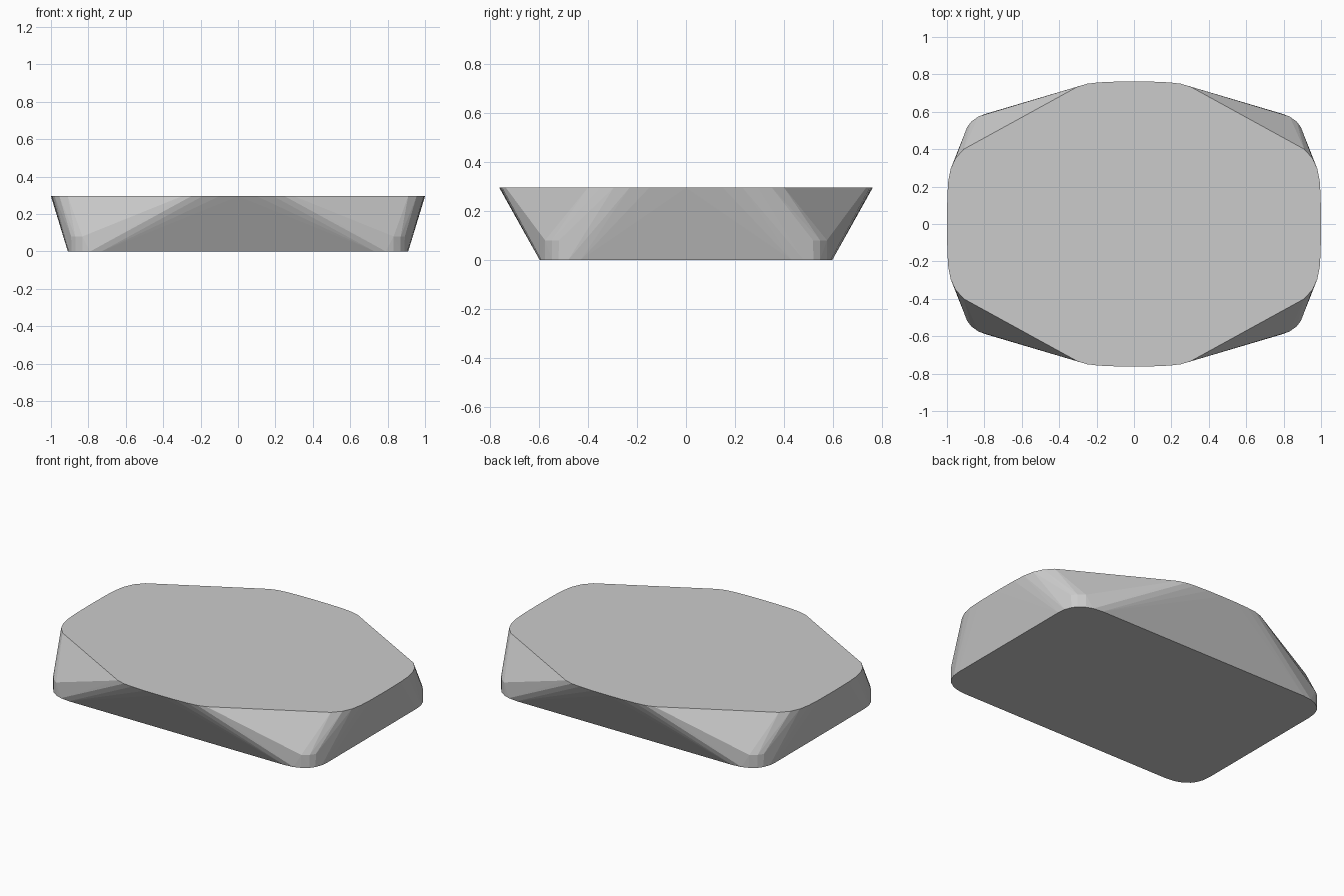
import bpy, bmesh, math

if "Cube" in bpy.data.objects:
    bpy.data.objects.remove(bpy.data.objects["Cube"])

# Quarter outlines (x, y); mirrored into all four corners
TOP = [(1.0, 0.0), (0.998, 0.15), (0.993, 0.23), (0.98, 0.295), (0.955, 0.35),
       (0.91, 0.40), (0.30, 0.735), (0.25, 0.75), (0.19, 0.757), (0.10, 0.761), (0.0, 0.762)]
BOTTOM = [(0.91, 0.43), (0.905, 0.48), (0.89, 0.52), (0.87, 0.547),
          (0.83, 0.575), (0.79, 0.59), (0.73, 0.597)]
CORNER = [(0.892, 0.518), (0.87, 0.547), (0.832, 0.575)]
HEIGHT = 0.295


def add_ring(bm, quarter, z):
    points = {(sx * x, sy * y) for x, y in quarter for sx in (1, -1) for sy in (1, -1)}
    for x, y in sorted(points):
        bm.verts.new((x, y, z))


# Faceted slab: wide top, rounded rectangular base, short upright corner posts
bm = bmesh.new()
add_ring(bm, TOP, HEIGHT)
add_ring(bm, BOTTOM, 0.0)
add_ring(bm, CORNER, 0.08)
bmesh.ops.remove_doubles(bm, verts=bm.verts, dist=0.0005)
hull = bmesh.ops.convex_hull(bm, input=bm.verts)
loose = {v for v in bm.verts if not v.link_faces}
bmesh.ops.delete(bm, geom=list(loose), context='VERTS')

# Merge the coplanar triangles into clean flat panels
bmesh.ops.dissolve_limit(bm, angle_limit=math.radians(1), verts=bm.verts, edges=bm.edges)
bmesh.ops.recalc_face_normals(bm, faces=bm.faces)

mesh = bpy.data.meshes.new("faceted_slab")
bm.to_mesh(mesh)
bm.free()
slab = bpy.data.objects.new("faceted_slab", mesh)
bpy.context.collection.objects.link(slab)
